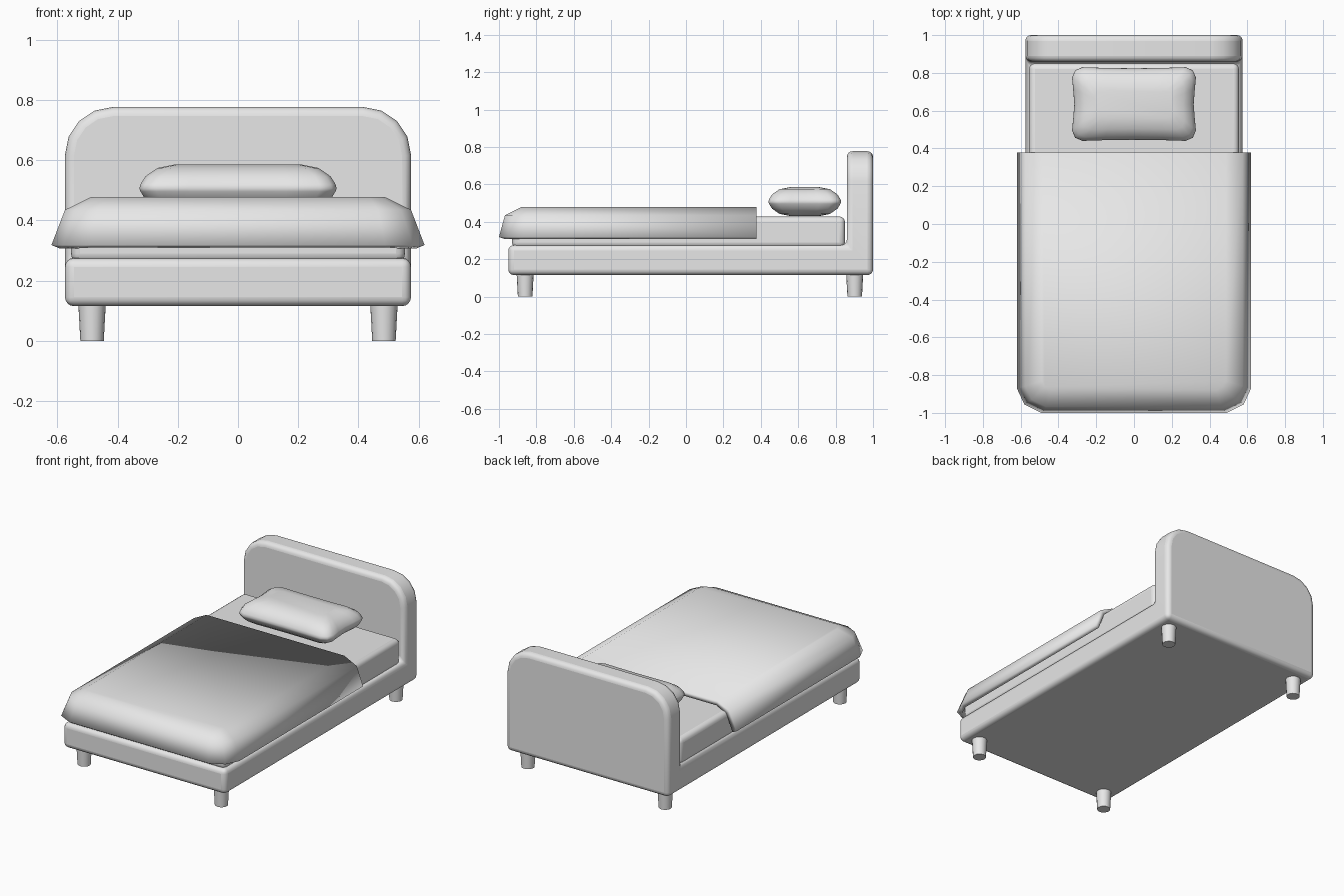
import bpy, bmesh, math
from mathutils import Vector

if "Cube" in bpy.data.objects:
    bpy.data.objects.remove(bpy.data.objects["Cube"], do_unlink=True)

grey = bpy.data.materials.new("light grey")
grey.use_nodes = True
grey.diffuse_color = (0.8, 0.8, 0.8, 1)
grey.node_tree.nodes["Principled BSDF"].inputs["Base Color"].default_value = (0.8, 0.8, 0.8, 1)


def finish(name, bm, bevel=0, thickness=0, smooth=60):
    """Turn a bmesh into a shaded object with optional modifiers."""
    bmesh.ops.recalc_face_normals(bm, faces=bm.faces)
    mesh = bpy.data.meshes.new(name)
    bm.to_mesh(mesh)
    bm.free()
    mesh.materials.append(grey)
    obj = bpy.data.objects.new(name, mesh)
    bpy.context.collection.objects.link(obj)
    bpy.ops.object.select_all(action='DESELECT')
    obj.select_set(True)
    bpy.context.view_layer.objects.active = obj
    bpy.ops.object.shade_smooth_by_angle(angle=math.radians(smooth))
    if thickness:
        mod = obj.modifiers.new("Thickness", 'SOLIDIFY')
        mod.thickness, mod.offset, mod.use_even_offset = thickness, -1, True
    if bevel:
        mod = obj.modifiers.new("Round", 'BEVEL')
        mod.width, mod.segments = bevel, 4
        mod.limit_method, mod.angle_limit = 'ANGLE', math.radians(50)
    return obj


def extrude_x(profile, half):
    """Extrude a (y, z) profile across the full width."""
    bm = bmesh.new()
    face = bm.faces.new([bm.verts.new((-half, y, z)) for y, z in profile])
    side = bmesh.ops.extrude_face_region(bm, geom=[face])["geom"]
    bmesh.ops.translate(bm, verts=[v for v in side if isinstance(v, bmesh.types.BMVert)],
                        vec=(2 * half, 0, 0))
    return bm


def loft(rings, closed=True, cap_bottom=True):
    """Bridge equal rings of points and cap the ends."""
    bm = bmesh.new()
    rows = [[bm.verts.new(p) for p in ring] for ring in rings]
    n = len(rows[0])
    for a, b in zip(rows, rows[1:]):
        for i in range(n if closed else n - 1):
            j = (i + 1) % n
            bm.faces.new((a[i], a[j], b[j], b[i]))
    bm.faces.new(rows[-1])
    if cap_bottom:
        bm.faces.new(rows[0][::-1])
    return bm


# Frame and headboard in one L-shaped piece, with large rounded top corners
bm = extrude_x([(-0.95, 0.115), (1, 0.115), (1, 0.777), (0.86, 0.777),
                (0.86, 0.275), (-0.95, 0.275)], 0.575)
corners = [e for e in bm.edges
           if all(v.co.z > 0.7 for v in e.verts)
           and abs(e.verts[0].co.x - e.verts[1].co.x) < 0.01]
bmesh.ops.bevel(bm, geom=corners, offset=0.16, segments=4, profile=0.5, affect='EDGES')
finish("frame_and_headboard", bm, bevel=0.03)

# Mattress
bm = extrude_x([(-0.93, 0.26), (0.85, 0.26), (0.85, 0.428), (-0.93, 0.428)], 0.555)
finish("mattress", bm, bevel=0.03)


# Blanket: U-shaped rows from the hem up to the flat top, open at the head end
def blanket_row(w, front, z, cut):
    half = [(w, 0.378), (w, front + cut), (w - cut * 0.3, front + cut * 0.35),
            (w - cut, front)]
    return [(x, y, z) for x, y in half] + [(-x, y, z) for x, y in reversed(half)]


bm = loft([blanket_row(0.62, -1.0, 0.318, 0.13),
           blanket_row(0.575, -0.968, 0.435, 0.11),
           blanket_row(0.487, -0.88, 0.478, 0.05)], closed=False, cap_bottom=False)
finish("blanket", bm, thickness=0.03)


# Pillow: stacked rounded outlines with pinched sides
def pillow_ring(inset, z):
    w, d = 0.328 - inset, 0.195 - inset
    r = 0.055 * (1 - inset * 3)
    pinch = 0.012 * (1 - inset * 6)
    quarter = [(w - pinch, 0), (w - pinch * 0.5, d * 0.4), (w, d - r),
               (w - r * 0.3, d - r * 0.3), (w - r, d), (w * 0.5, d - pinch * 0.3)]
    top = quarter + [(0, d - pinch * 0.5)] + [(-x, y) for x, y in reversed(quarter)]
    loop = top + [(x, -y) for x, y in reversed(top[1:-1])]
    return [(x, y + 0.635, z) for x, y in loop]


layers = [(0.12, 0.078), (0.06, 0.066), (0.02, 0.038), (0.004, 0.012)]
rings = [pillow_ring(i, 0.508 - h) for i, h in layers] + [pillow_ring(0, 0.506)]
rings += [pillow_ring(i, 0.508 + h) for i, h in reversed(layers)]
finish("pillow", loft(rings), smooth=70)

# Four tapered legs
for side, x in (("left", 0.485), ("right", -0.485)):
    for end, y in (("front", -0.86), ("back", 0.902)):
        bm = bmesh.new()
        bmesh.ops.create_cone(bm, cap_ends=True, segments=16,
                              radius1=0.039, radius2=0.046, depth=0.13)
        bmesh.ops.translate(bm, verts=bm.verts, vec=Vector((x, y, 0.065)))
        finish(f"{end}_{side}_leg", bm)
